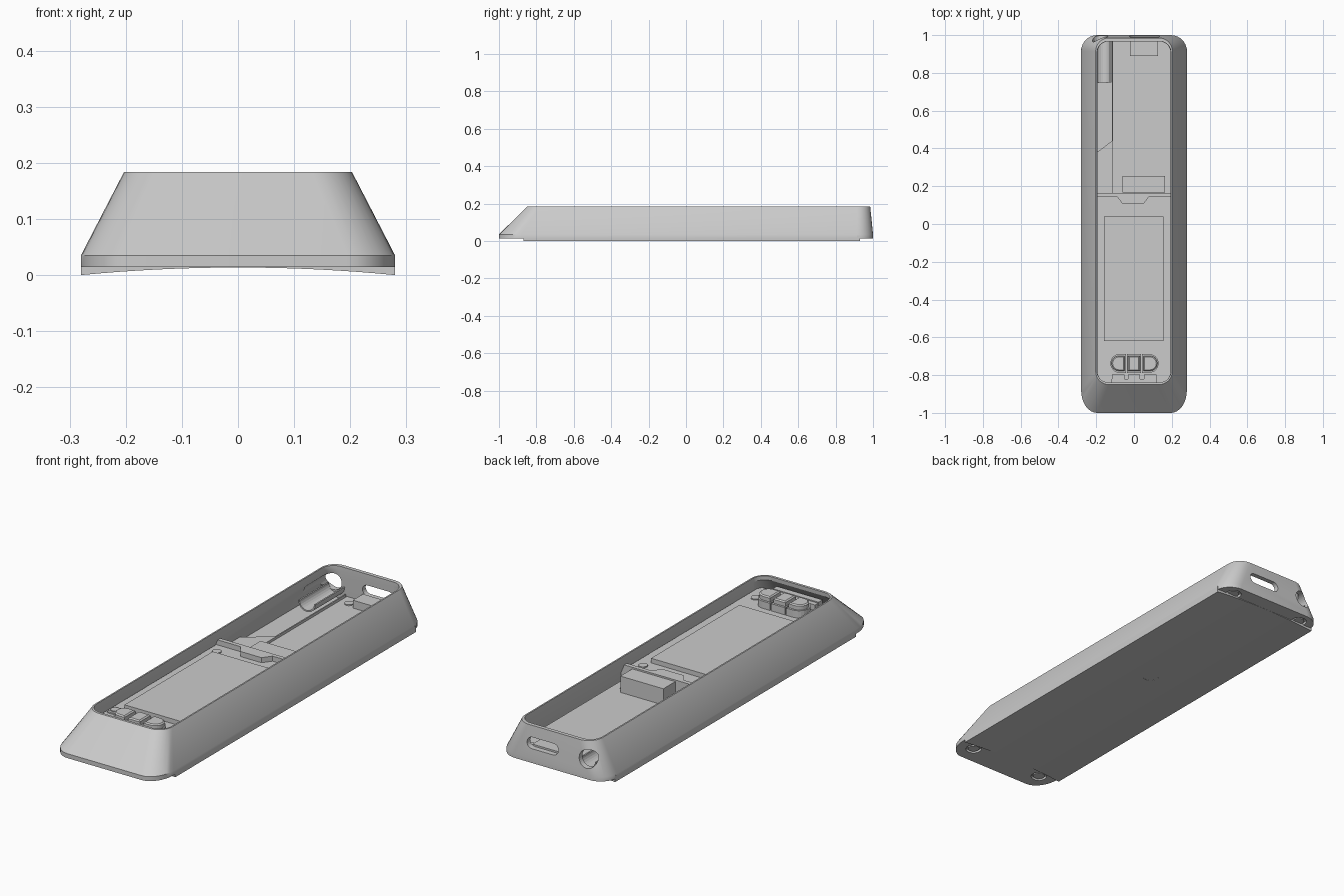
import bpy, bmesh, math
from mathutils import Matrix

if "Cube" in bpy.data.objects:
    bpy.data.objects.remove(bpy.data.objects["Cube"])

grey = bpy.data.materials.new("light grey plastic")
grey.diffuse_color = (0.6, 0.6, 0.6, 1)
grey.use_nodes = True
grey.node_tree.nodes["Principled BSDF"].inputs["Base Color"].default_value = grey.diffuse_color


def finish(name, bm, smooth=False):
    bmesh.ops.recalc_face_normals(bm, faces=bm.faces)
    me = bpy.data.meshes.new(name)
    bm.to_mesh(me)
    bm.free()
    ob = bpy.data.objects.new(name, me)
    bpy.context.collection.objects.link(ob)
    me.materials.append(grey)
    if smooth:
        bpy.ops.object.select_all(action='DESELECT')
        ob.select_set(True)
        bpy.context.view_layer.objects.active = ob
        bpy.ops.object.shade_smooth_by_angle(angle=math.radians(30))
    return ob


def outline(hx, y0, y1, r, ry0, n=8):
    """Rounded rectangle; front corners are elliptical with depth ry0."""
    pts = []
    for sx, sy, a0 in ((1, 1, 0), (-1, 1, 90), (-1, -1, 180), (1, -1, 270)):
        ry = r if sy > 0 else ry0
        cy = y1 - ry if sy > 0 else y0 + ry
        for i in range(n + 1):
            a = math.radians(a0 + 90 * i / n)
            pts.append((sx * (hx - r) + r * math.cos(a), cy + ry * math.sin(a)))
    return pts


def loft(name, rings, smooth=False):
    """Skin a stack of (outline, z) rings and cap both ends."""
    bm = bmesh.new()
    loops = [[bm.verts.new((x, y, z)) for x, y in pts] for pts, z in rings]
    for a, b in zip(loops, loops[1:]):
        for i in range(len(a)):
            j = (i + 1) % len(a)
            bm.faces.new((a[i], a[j], b[j], b[i]))
    bm.faces.new(loops[0])
    bm.faces.new(loops[-1])
    return finish(name, bm, smooth)


def prism(name, pts, z0, z1):
    return loft(name, [(pts, z0), (pts, z1)])


def box(name, x0, x1, y0, y1, z0, z1):
    return prism(name, [(x0, y0), (x1, y0), (x1, y1), (x0, y1)], z0, z1)


def cylinder(name, x, y, z0, z1, r, n=24):
    pts = [(x + r * math.cos(2 * math.pi * i / n), y + r * math.sin(2 * math.pi * i / n)) for i in range(n)]
    return prism(name, pts, z0, z1)


def stadium(cx, cy, hx, r, n=10):
    pts = []
    for s, a0 in ((1, -90), (-1, 90)):
        for i in range(n + 1):
            a = math.radians(a0 + 180 * i / n)
            pts.append((cx + s * (hx - r) + r * math.cos(a), cy + r * math.sin(a)))
    return pts


def along_y(ob, y0):
    """Turn a z-extruded shape so its profile y becomes z and it runs along y."""
    ob.data.transform(Matrix(((1, 0, 0, 0), (0, 0, 1, y0), (0, 1, 0, 0), (0, 0, 0, 1))))
    ob.data.flip_normals()
    return ob


def cut(target, cutters):
    for c in cutters:
        c.hide_render = True
        m = target.modifiers.new("cut", 'BOOLEAN')
        m.operation, m.solver, m.object = 'DIFFERENCE', 'EXACT', c
        bpy.context.view_layer.objects.active = target
        bpy.ops.object.modifier_apply(modifier=m.name)
    for c in cutters:
        bpy.data.objects.remove(c)


# Tapered open-topped housing
base = outline(0.28, -1, 1, 0.085, 0.12)
housing = loft("housing", [
    (base, 0.014), (base, 0.035),
    (outline(0.203, -0.85, 0.985, 0.07, 0.07), 0.184),
    (outline(0.196, -0.838, 0.967, 0.06, 0.06), 0.184),
    (outline(0.194, -0.84, 0.967, 0.06, 0.06), 0.165),
    (outline(0.25, -0.95, 0.972, 0.07, 0.09), 0.03)], True)

# Back openings and underside screw recesses
port = along_y(prism("port_cutter", stadium(0.055, 0.105, 0.082, 0.026), 0, 0.2), 0.9)
jack = along_y(cylinder("jack_cutter", -0.178, 0.105, 0, 0.3, 0.042, 32), 0.8)
corners = [(sx * 0.195, y) for sx in (-1, 1) for y in (-0.91, 0.94)]
recesses = [cylinder("recess_cutter", x, y, -0.05, 0.026, 0.036) for x, y in corners]
cut(housing, [port, jack] + recesses)

# Arched underside plate between the two ends
arch = [(0.28, 0.03), (-0.28, 0.03)]
for i in range(17):
    x = -0.28 + 0.56 * i / 16
    arch.append((x, 0.0135 * (1 - (x / 0.28) ** 2)))
plate = along_y(prism("underside_plate", arch, 0, 1.8), -0.87)
cut(plate, [cylinder("centre_cutter", 0, 0.12, -0.05, 0.022, 0.036)])
for i, (x, y) in enumerate(corners + [(0, 0.12)]):
    cylinder(f"underside_screw_{i}", x, y, 0.016, 0.027, 0.026)

# Front circuit board with its display panel
box("front_board", -0.215, 0.215, -0.86, 0.145, 0.09, 0.108)
box("display_panel", -0.16, 0.155, -0.62, 0.04, 0.108, 0.13)
box("small_sensor", -0.202, -0.16, -0.69, -0.63, 0.108, 0.114)

# Cross bar with tapered tab
box("cross_bar", -0.225, 0.225, 0.145, 0.165, 0.03, 0.132)
prism("cross_bar_tab", [(-0.09, 0.146), (-0.06, 0.105), (0.05, 0.105), (0.08, 0.146)], 0.108, 0.132)

# Rear circuit board, connector blocks and side channel
box("rear_board", -0.11, 0.23, 0.165, 0.972, 0.03, 0.048)
box("connector_block", -0.06, 0.165, 0.166, 0.255, 0.048, 0.125)
box("port_block", -0.022, 0.128, 0.89, 0.966, 0.048, 0.085)
prism("channel_step", [(-0.235, 0.165), (-0.11, 0.165), (-0.11, 0.445), (-0.235, 0.35)], 0.03, 0.06)
box("channel_rib", -0.116, -0.11, 0.165, 0.965, 0.03, 0.06)

# Open half-pipe cradle in line with the round opening
cradle = []
for r, order in ((0.045, range(13)), (0.038, range(12, -1, -1))):
    for i in order:
        a = math.pi + math.pi * i / 12
        cradle.append((-0.165 + r * math.cos(a), 0.09 + r * math.sin(a)))
along_y(prism("jack_cradle", cradle, 0, 0.22), 0.75)

# Board screws
for i, (x, y, z) in enumerate([(-0.06, 0.915, 0.048), (0.165, 0.915, 0.048),
                               (-0.06, 0.215, 0.048), (0.17, 0.215, 0.048),
                               (-0.17, 0.085, 0.108), (0.165, 0.085, 0.108),
                               (-0.17, -0.755, 0.108), (0.165, -0.755, 0.108),
                               (-0.181, -0.66, 0.114)]):
    cylinder(f"board_screw_{i}", x, y, z, z + 0.005, 0.02, 20)

# Three push buttons: rounded ends, square middle, each with a flange and hinge tab
def button_shape(x0, x1, r, side):
    pts = [(x0, -0.738 - r), (x1, -0.738 - r), (x1, -0.738 + r), (x0, -0.738 + r)]
    if side:
        edge, inner = (x0, x1) if side < 0 else (x1, x0)
        mid = edge - side * r
        pts = [(inner, -0.738 - r)]
        for i in range(13):
            a = math.radians(-90 + 15 * i)
            pts.append((mid + side * r * math.cos(a), -0.738 + r * math.sin(a)))
        pts.append((inner, -0.738 + r))
    return pts


for name, x0, x1, side in (("left", -0.125, -0.043, -1), ("middle", -0.037, 0.037, 0), ("right", 0.043, 0.13, 1)):
    prism(name + "_button_flange", button_shape(x0, x1, 0.05, side), 0.108, 0.142)
    e = 0.006
    loft(name + "_button", [(button_shape(x0 + e, x1 - e, 0.04, side), 0.142),
                            (button_shape(x0 + e, x1 - e, 0.04, side), 0.16),
                            (button_shape(x0 + 2 * e, x1 - 2 * e, 0.034, side), 0.165)])
    c = (x0 + x1) / 2
    box(name + "_hinge_tab", c - 0.033, c + 0.033, -0.835, -0.797, 0.108, 0.135)
box("hinge_bar", -0.12, 0.12, -0.85, -0.82, 0.108, 0.14)
